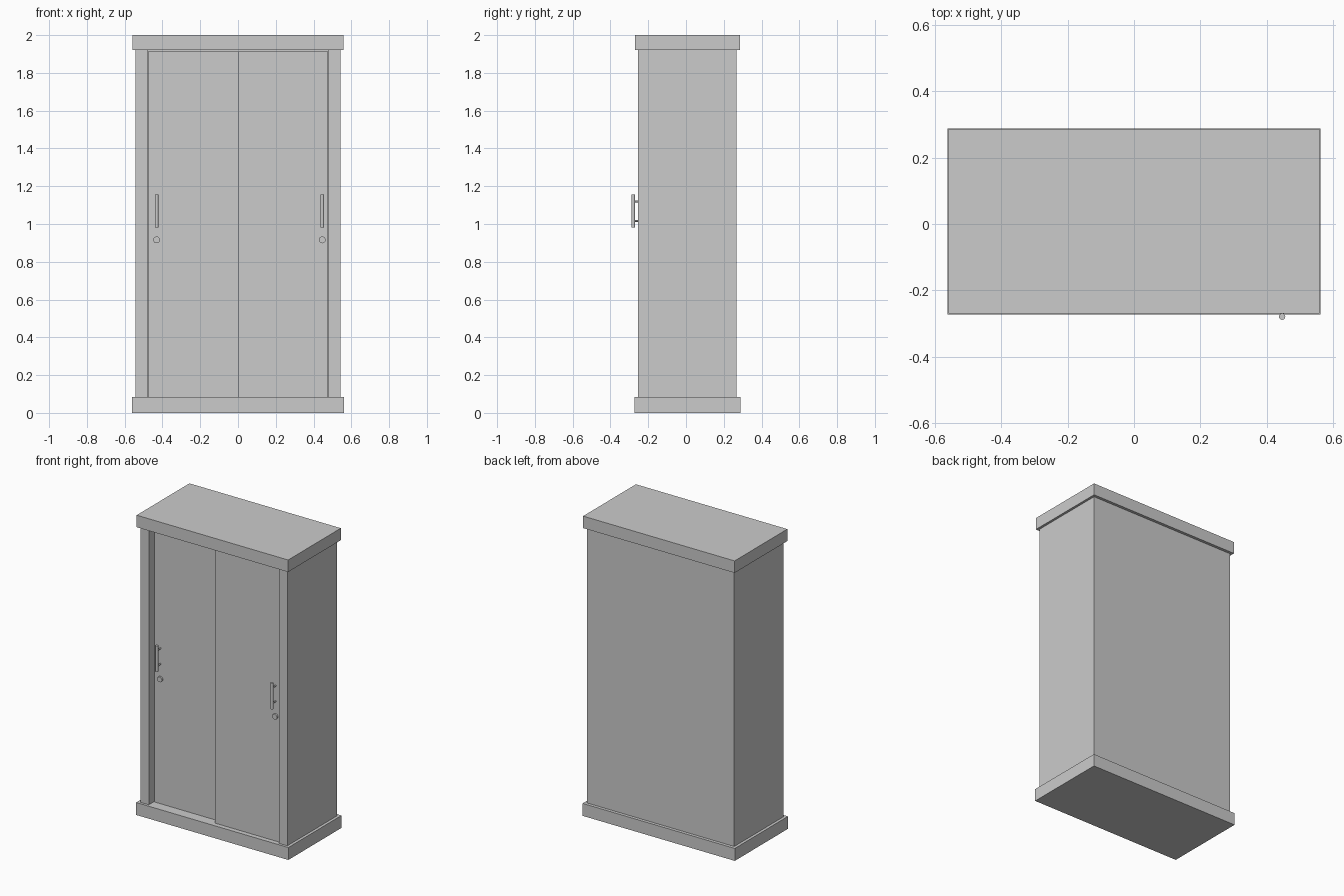
import bpy
import math

if "Cube" in bpy.data.objects:
    bpy.data.objects.remove(bpy.data.objects["Cube"])


def box(name, x0, x1, y0, y1, z0, z1):
    bpy.ops.mesh.primitive_cube_add(size=1, location=((x0 + x1) / 2, (y0 + y1) / 2, (z0 + z1) / 2))
    ob = bpy.context.object
    ob.name = name
    ob.scale = (x1 - x0, y1 - y0, z1 - z0)
    bpy.ops.object.transform_apply(location=False, rotation=False, scale=True)
    return ob


def rod(name, radius, length, loc, along_y=False, sides=16):
    rot = (math.pi / 2, 0, 0) if along_y else (0, 0, 0)
    bpy.ops.mesh.primitive_cylinder_add(vertices=sides, radius=radius, depth=length, location=loc, rotation=rot)
    ob = bpy.context.object
    ob.name = name
    bpy.ops.object.shade_smooth_by_angle(angle=math.radians(35))
    return ob


Z0, Z1 = 0.083, 1.92      # carcass height range
FRONT, BACK = -0.255, 0.267

# Plinth and top slab
box("base_plinth", -0.562, 0.562, -0.272, 0.288, 0, Z0)
box("top_slab", -0.559, 0.559, -0.27, 0.286, Z1, 2.0)

# Side panels and back panel
for label, s in (("left", -1), ("right", 1)):
    box(label + "_side_panel", min(s * 0.48, s * 0.543), max(s * 0.48, s * 0.543), FRONT, BACK, Z0, Z1)
box("back_panel", -0.48, 0.48, BACK - 0.02, BACK, Z0, Z1)


def sliding_door(label, x0, x1, face_y, fit_x):
    # Door leaf with small clearance at the top
    box(label + "_door", x0, x1, face_y, face_y + 0.03, Z0, Z1 - 0.006)
    # Bar handle on two posts
    bar_y = face_y - 0.039
    rod(label + "_handle_bar", 0.0095, 0.174, (fit_x, bar_y, 1.068))
    for part, z in (("lower", 1.016), ("upper", 1.12)):
        rod(f"{label}_handle_{part}_post", 0.005, 0.039, (fit_x, face_y - 0.0195, z), True, 12)
    # Round lock
    rod(label + "_lock", 0.018, 0.012, (fit_x, face_y - 0.005, 0.916), True)


# Right door runs in the front track, left door behind it
sliding_door("right", 0.0, 0.476, -0.24, 0.446)
sliding_door("left", -0.476, 0.02, -0.202, -0.431)
